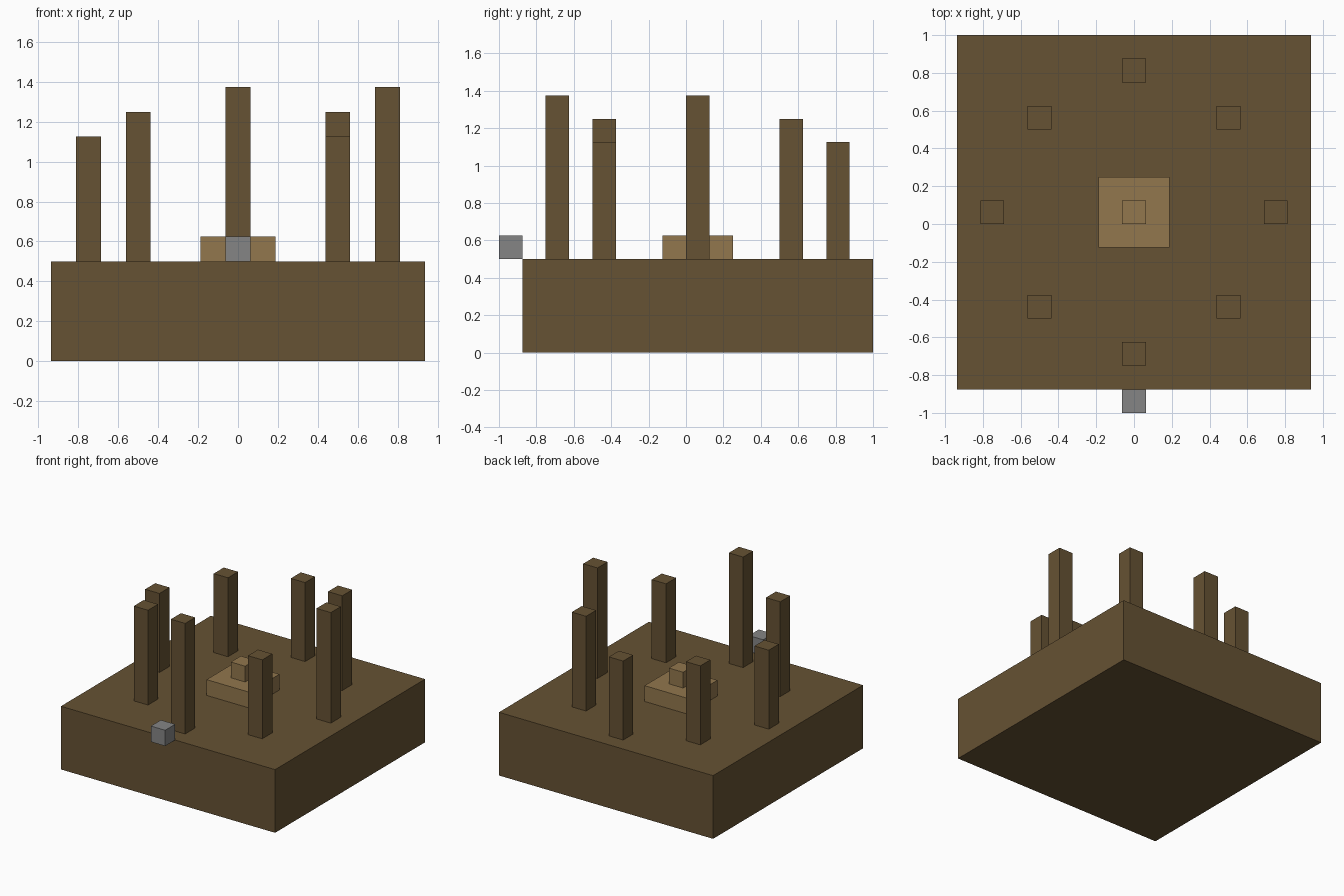
import bpy
import bmesh
from mathutils import Matrix, Vector

cube = bpy.data.objects.get("Cube")
if cube:
    bpy.data.objects.remove(cube, do_unlink=True)

U = 0.125          # block size all parts are built on
CENTRE_Y = U / 2   # the ring of pillars is centred here
GROUND = 4 * U     # top of the base


def material(name, color):
    mat = bpy.data.materials.new(name)
    mat.use_nodes = True
    mat.diffuse_color = color
    mat.node_tree.nodes["Principled BSDF"].inputs["Base Color"].default_value = color
    return mat


def block(name, x, y, bottom, size, mat):
    """Box centred on x, y and standing on the given height."""
    bm = bmesh.new()
    bmesh.ops.create_cube(bm, size=1, matrix=Matrix.Diagonal((*size, 1)))
    mesh = bpy.data.meshes.new(name)
    bm.to_mesh(mesh)
    bm.free()
    mesh.materials.append(mat)
    obj = bpy.data.objects.new(name, mesh)
    obj.location = Vector((x, y, bottom + size[2] / 2))
    bpy.context.collection.objects.link(obj)
    return obj


brown = material("dark brown", (0.133, 0.084, 0.033, 1))
tan = material("tan", (0.287, 0.184, 0.074, 1))
grey = material("grey", (0.235, 0.235, 0.235, 1))

# Base
block("base", 0, CENTRE_Y, 0, (15 * U, 15 * U, GROUND), brown)

# Ring of pillars: offset from the centre and height, in blocks
pillars = {
    "front": (0, -6, 7),
    "front_left": (4, -4, 5),
    "left": (6, 0, 7),
    "back_left": (4, 4, 6),
    "back": (0, 6, 5),
    "back_right": (-4, 4, 5),
    "right": (-6, 0, 5),
    "front_right": (-4, -4, 6),
}
for side, (dx, dy, height) in pillars.items():
    block(side + "_pillar", dx * U, CENTRE_Y + dy * U, GROUND, (U, U, height * U), brown)

# Central altar with a small block on top
block("altar_slab", 0, CENTRE_Y, GROUND, (3 * U, 3 * U, U), tan)
block("altar_block", 0, CENTRE_Y, GROUND + U, (U, U, U), tan)

# Grey block beyond the front edge
block("front_marker", 0, CENTRE_Y - 8 * U, GROUND, (U, U, U), grey)
